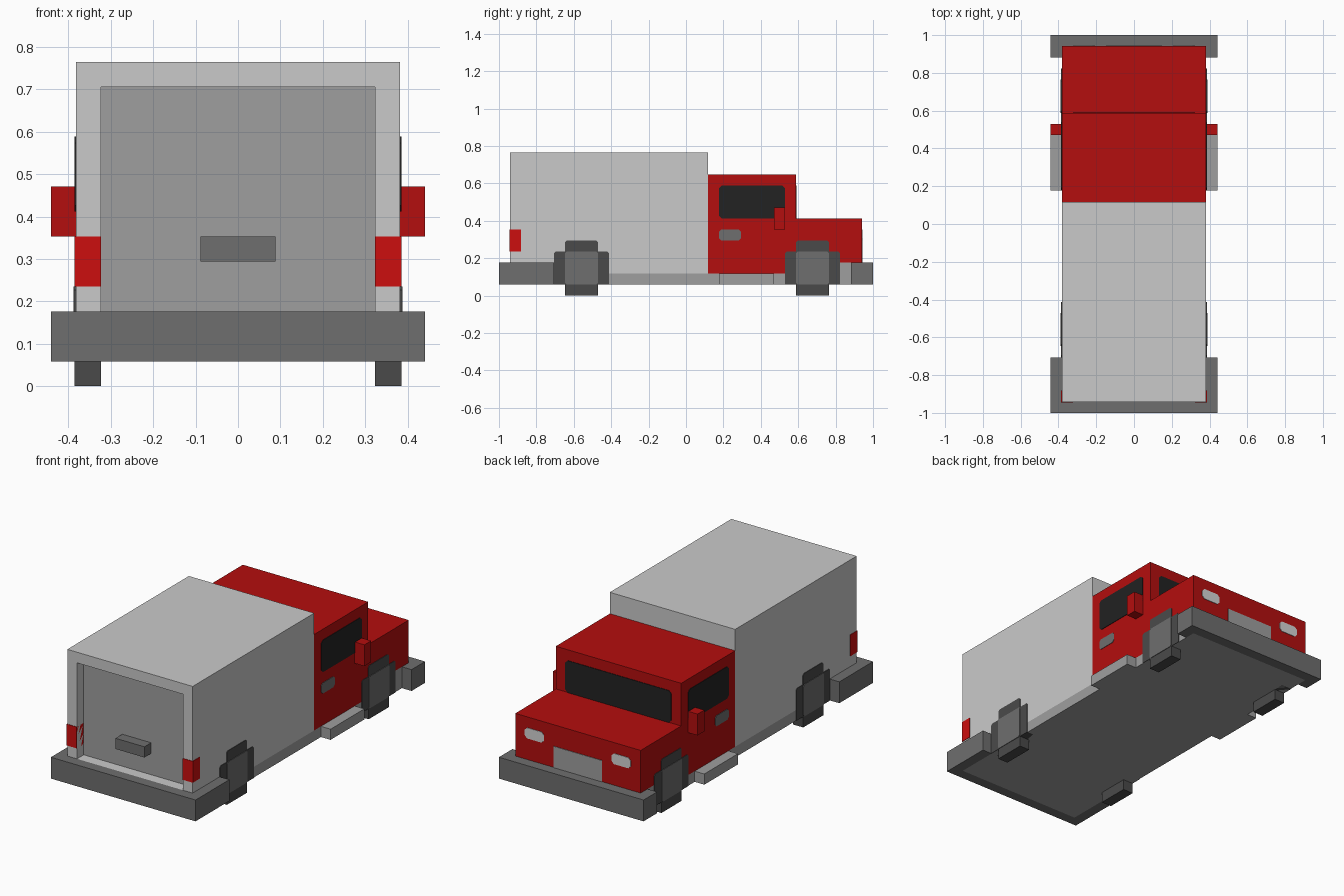
import bpy, bmesh
from mathutils import Vector

if "Cube" in bpy.data.objects:
    bpy.data.objects.remove(bpy.data.objects["Cube"])

U = 1 / 17   # the model sits on a regular grid, 34 units long
T = 0.05     # thickness of painted plates, in grid units (about 0.003)


def material(name, *rgb):
    m = bpy.data.materials.new(name)
    lin = [(c / 255 / 12.92 if c < 11 else ((c / 255 + 0.055) / 1.055) ** 2.4) for c in rgb]
    m.diffuse_color = (*lin, 1)
    m.use_nodes = True
    m.node_tree.nodes["Principled BSDF"].inputs["Base Color"].default_value = m.diffuse_color
    return m


LIGHT = material("light grey", 202, 202, 202)
MID = material("mid grey", 159, 159, 159)
DARK = material("dark grey", 110, 110, 110)
TYRE = material("tyre grey", 74, 74, 74)
RED = material("body red", 180, 14, 14)
LAMP = material("lamp red", 204, 14, 14)
GLASS = material("black glass", 34, 34, 34)
WHITE = material("headlight white", 212, 212, 212)


def finish(name, bm, mats, mirror=False):
    bmesh.ops.scale(bm, vec=(U, U, U), verts=bm.verts)
    bmesh.ops.recalc_face_normals(bm, faces=bm.faces)
    me = bpy.data.meshes.new(name)
    bm.to_mesh(me)
    bm.free()
    for m in mats:
        me.materials.append(m)
    ob = bpy.data.objects.new(name, me)
    bpy.context.collection.objects.link(ob)
    if mirror:
        mod = ob.modifiers.new("mirror", 'MIRROR')
        mod.use_mirror_merge = False
    return ob


def prism(name, pts, axis, lo, hi, mat, mirror=False):
    """Extrude a 2D outline along an axis; outline is (y,z), (x,z) or (x,y)."""
    def place(p, h):
        return {'x': (h, p[0], p[1]), 'y': (p[0], h, p[1]), 'z': (p[0], p[1], h)}[axis]
    bm = bmesh.new()
    face = bm.faces.new([bm.verts.new(place(p, lo)) for p in pts])
    ext = bmesh.ops.extrude_face_region(bm, geom=[face], use_keep_orig=True)["geom"]
    shift = Vector(place((0, 0), hi - lo))
    bmesh.ops.translate(bm, vec=shift, verts=[v for v in ext if isinstance(v, bmesh.types.BMVert)])
    return finish(name, bm, [mat], mirror)


def rect(a0, a1, b0, b1, c=0.0):
    """Rectangle outline with optional cut corners."""
    if not c:
        return [(a0, b0), (a1, b0), (a1, b1), (a0, b1)]
    return [(a0 + c, b0), (a1 - c, b0), (a1, b0 + c), (a1, b1 - c),
            (a1 - c, b1), (a0 + c, b1), (a0, b1 - c), (a0, b0 + c)]


def block(name, x0, x1, y0, y1, z0, z1, mat, mirror=False):
    return prism(name, rect(x0, x1, y0, y1), 'z', z0, z1, mat, mirror)


# Cargo box with a recessed rear door
bm = bmesh.new()
bmesh.ops.create_cube(bm, size=1)
for v in bm.verts:
    v.co = (13 * v.co.x, 18 * v.co.y - 7, 11 * v.co.z + 7.5)
bm.normal_update()
rear = min(bm.faces, key=lambda f: f.calc_center_median().y)
bmesh.ops.inset_individual(bm, faces=[rear], thickness=1, depth=0, use_even_offset=True)
door = bmesh.ops.extrude_discrete_faces(bm, faces=[rear])["faces"][0]
bmesh.ops.translate(bm, vec=(0, 1, 0), verts=door.verts)
door.material_index = 1
finish("cargo_box", bm, [LIGHT, MID])
block("rear_door_handle", -1.5, 1.5, -16, -15, 5, 6, DARK)
block("tail_lamp", 5.5, 6.5 + T, -16 - T, -15, 4, 6, LAMP, True)

# Chassis, side steps and bumpers
block("chassis", -6.5, 6.5, -16, 16, 1, 2, MID)
block("nose_sill", -6.5, 6.5, 10, 16, 2, 3, MID)
block("side_step", 6.5, 7.5, 3, 8, 1, 2, MID, True)
for name, end, inner, side in (("rear_bumper", -17, -16, -12), ("front_bumper", 17, 16, 15)):
    prism(name, [(-7.5, end), (7.5, end), (7.5, side), (6.5, side),
                 (6.5, inner), (-6.5, inner), (-6.5, side), (-7.5, side)], 'z', 1, 3, DARK)

# Cab and hood
block("cab", -6.5, 6.5, 2, 10, 2, 11, RED)
block("hood", -6.5, 6.5, 10, 16, 3, 7, RED)
block("side_mirror", 6.5, 7.5, 8, 9, 6, 8, RED, True)

# Painted plates: windows, handles, lights, grille
prism("side_window", rect(3, 9, 7, 10, 0.25), 'x', 6.5, 6.5 + T, GLASS, True)
prism("door_handle", rect(3, 5, 5, 6, 0.2), 'x', 6.5, 6.5 + T, DARK, True)
prism("windshield", rect(-5.5, 5.5, 7, 10, 0.25), 'y', 10, 10 + T, GLASS)
prism("headlight", rect(3.5, 5.5, 5, 6, 0.25), 'y', 16, 16 + T, WHITE, True)
prism("grille", rect(-2.5, 2.5, 3, 5), 'y', 16, 16 + T, MID)

# Wheels: stepped cross outline with a square hub, flush with the body side
for name, c in (("rear", -9.5), ("front", 11.5)):
    half = [(1.5, 0), (1.5, 1), (2.5, 1), (2.5, 3.85), (2.35, 4), (1.5, 4), (1.5, 4.85), (1.35, 5)]
    outline = [(c + a, b) for a, b in half] + [(c - a, b) for a, b in reversed(half)]
    prism(name + "_wheel", outline, 'x', 5.5, 6.5 + T, TYRE, True)
    prism(name + "_hub", rect(c - 1.5, c + 1.5, 1, 4, 0.15), 'x', 6.5, 6.5 + 2 * T, DARK, True)
